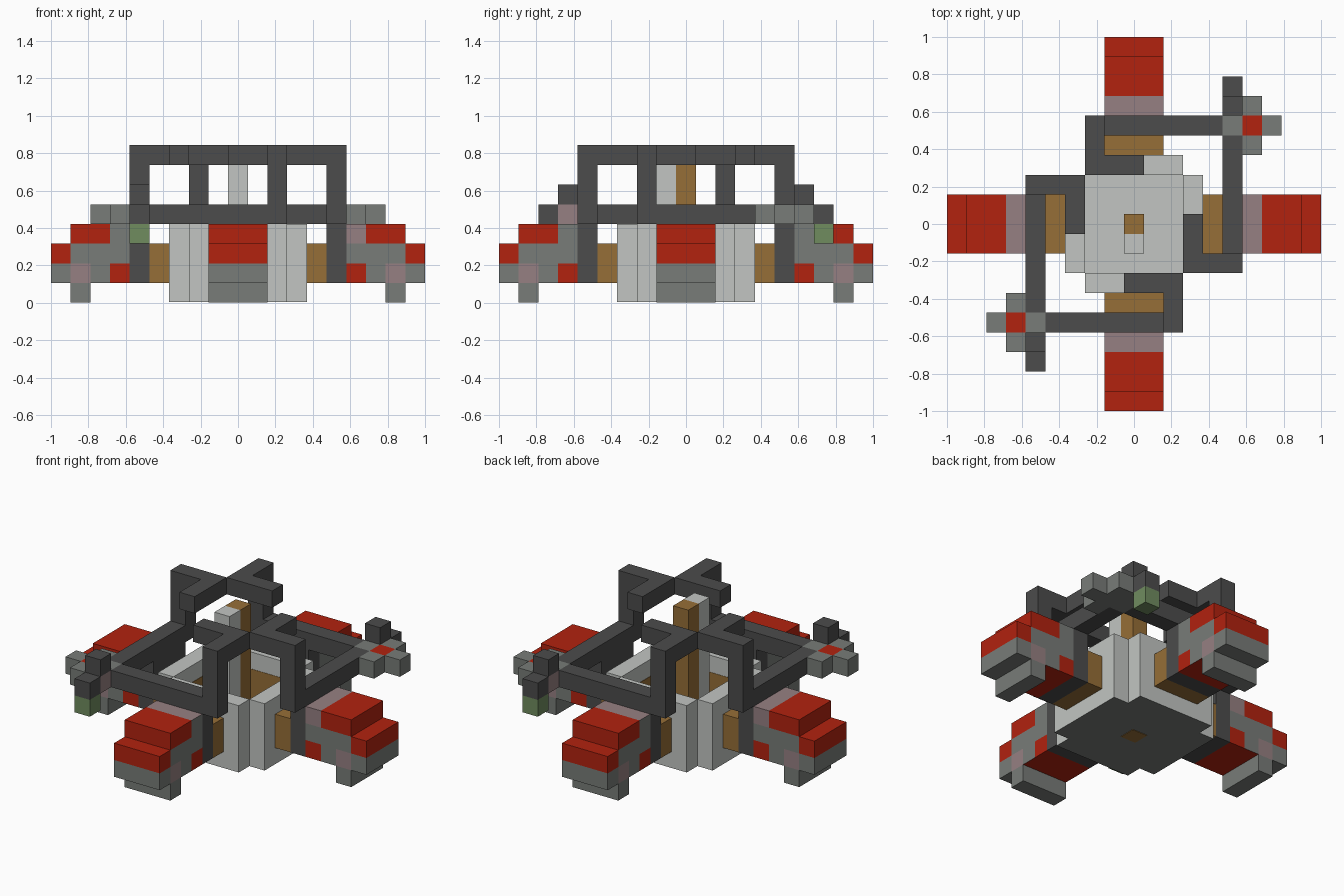
import bpy
import bmesh
from mathutils import Vector

old = bpy.data.objects.get("Cube")
if old:
    bpy.data.objects.remove(old, do_unlink=True)

U = 2 / 19  # edge of one block


def linear(c):
    c /= 255
    return c / 12.92 if c <= 0.04045 else ((c + 0.055) / 1.055) ** 2.4


def material(name, r, g, b):
    m = bpy.data.materials.new(name)
    m.use_nodes = True
    col = (linear(r), linear(g), linear(b), 1)
    m.diffuse_color = col
    m.node_tree.nodes["Principled BSDF"].inputs["Base Color"].default_value = col
    return m


NAMES = ["red", "charcoal", "mid grey", "light grey", "brown", "dusty pink", "green"]
RGB = [(178, 34, 15), (76, 76, 76), (120, 124, 120), (194, 197, 194),
       (150, 110, 55), (150, 128, 130), (112, 140, 95)]
MATS = [material(n, *c) for n, c in zip(NAMES, RGB)]
RED, DARK, GREY, LIGHT, BROWN, PINK, GREEN = range(len(MATS))
SIDES = {"+x": (1, 0, 0), "-x": (-1, 0, 0), "+y": (0, 1, 0),
         "-y": (0, -1, 0), "top": (0, 0, 1), "bottom": (0, 0, -1)}


# Placements: quarter turns about z, and a flip across the diagonal
def turn(n):
    def place(v):
        x, y, z = v
        for _ in range(n):
            x, y = -y, x
        return Vector((x, y, z))
    return place


def flipped(n):
    return lambda v: turn(n)(Vector((-v[1], -v[0], v[2])))


def build(name, blocks, place=turn(0)):
    """Blocks are (low cell, high cell, colour, {side: colour})."""
    bm = bmesh.new()
    for lo, hi, colour, *rest in blocks:
        a = place(((lo[0] - .5) * U, (lo[1] - .5) * U, lo[2] * U))
        b = place(((hi[0] + .5) * U, (hi[1] + .5) * U, (hi[2] + 1) * U))
        mid, size = (a + b) / 2, b - a
        verts = bmesh.ops.create_cube(bm, size=1)["verts"]
        for v in verts:
            v.co = mid + Vector(c * abs(s) for c, s in zip(v.co, size))
        special = rest[0] if rest else {}
        for f in {f for v in verts for f in v.link_faces}:
            f.normal_update()
            f.material_index = colour
            for side, other in special.items():
                if f.normal.dot(place(SIDES[side])) > .9:
                    f.material_index = other
    mesh = bpy.data.meshes.new(name)
    bm.to_mesh(mesh)
    bm.free()
    for m in MATS:
        mesh.materials.append(m)
    bpy.context.collection.objects.link(bpy.data.objects.new(name, mesh))


# Open tub: floor and four walls
under = {"bottom": GREY}
build("tub_floor", [((-2, -2, .03), (2, 2, 0), LIGHT, under)])
for n, side in enumerate(["left", "back", "right", "front"]):
    build(side + "_wall", [((3, -2, .03), (3, 2, 3), LIGHT, under)], turn(n))

# Twin mast in the middle
build("mast", [((0, 0, 0), (0, 0, 7), BROWN)])
build("mast_support", [((0, -1, 1), (0, -1, 7), LIGHT)])

# Four legs, each with neck, stepped red cover and fin foot
for n, side in enumerate(["left", "back", "right", "front"]):
    cheek = PINK if n % 2 == 0 else GREY
    build(side + "_leg", [
        ((2.98, -1, 1), (4, 1, 2), BROWN),
        ((5, -1, 1), (5, 1, 3), DARK),
        ((6, -1, 1), (6, 1, 1), RED),
        ((6, -1, 2), (8, 1, 2), GREY),
        ((6, -1, 3), (6, 1, 3), PINK, {"+y": GREY, "-y": cheek}),
        ((7, -1, 1), (7, 1, 1), GREY, {"bottom": RED}),
        ((7, -1, 3), (8, 1, 3), RED),
        ((8, -1, 1), (8, 1, 1), PINK),
        ((8, -1, 0), (8, 1, 0), GREY),
        ((9, -1, 1), (9, 1, 1), GREY),
        ((9, -1, 2), (9, 1, 2), RED),
    ], turn(n))

# Hooked frames: post, top arm, cross bar and long low rail
frame = [
    ((2, -5, 4), (2, -5, 6), DARK),
    ((2, -5, 7), (2, -3, 7), DARK),
    ((0, -3, 7), (1, -3, 7), DARK),
    ((-4, -5, 4), (1, -5, 4), DARK),
]
for name, place in [("front", turn(0)), ("back", turn(2)),
                    ("left", flipped(0)), ("right", flipped(2))]:
    build(name + "_frame", frame, place)

# Flower-like clusters on the two rail corners
cluster = [
    ((6, 5, 4), (6, 5, 4), GREY, {"top": RED}),
    ((7, 5, 4), (7, 5, 4), GREY),
    ((6, 6, 4), (6, 6, 4), GREY),
    ((6, 4, 4), (6, 4, 4), GREY),
    ((5, 5, 4), (5, 5, 4), GREY),
    ((5, 6, 4), (5, 6, 4), GREY, {"-x": PINK}),
    ((5, 6, 5), (5, 6, 5), DARK),
    ((5, 7, 4), (5, 7, 4), DARK),
    ((5, 7, 3), (5, 7, 3), GREEN),
]
build("back_left_cluster", cluster)
build("front_right_cluster", cluster, turn(2))
